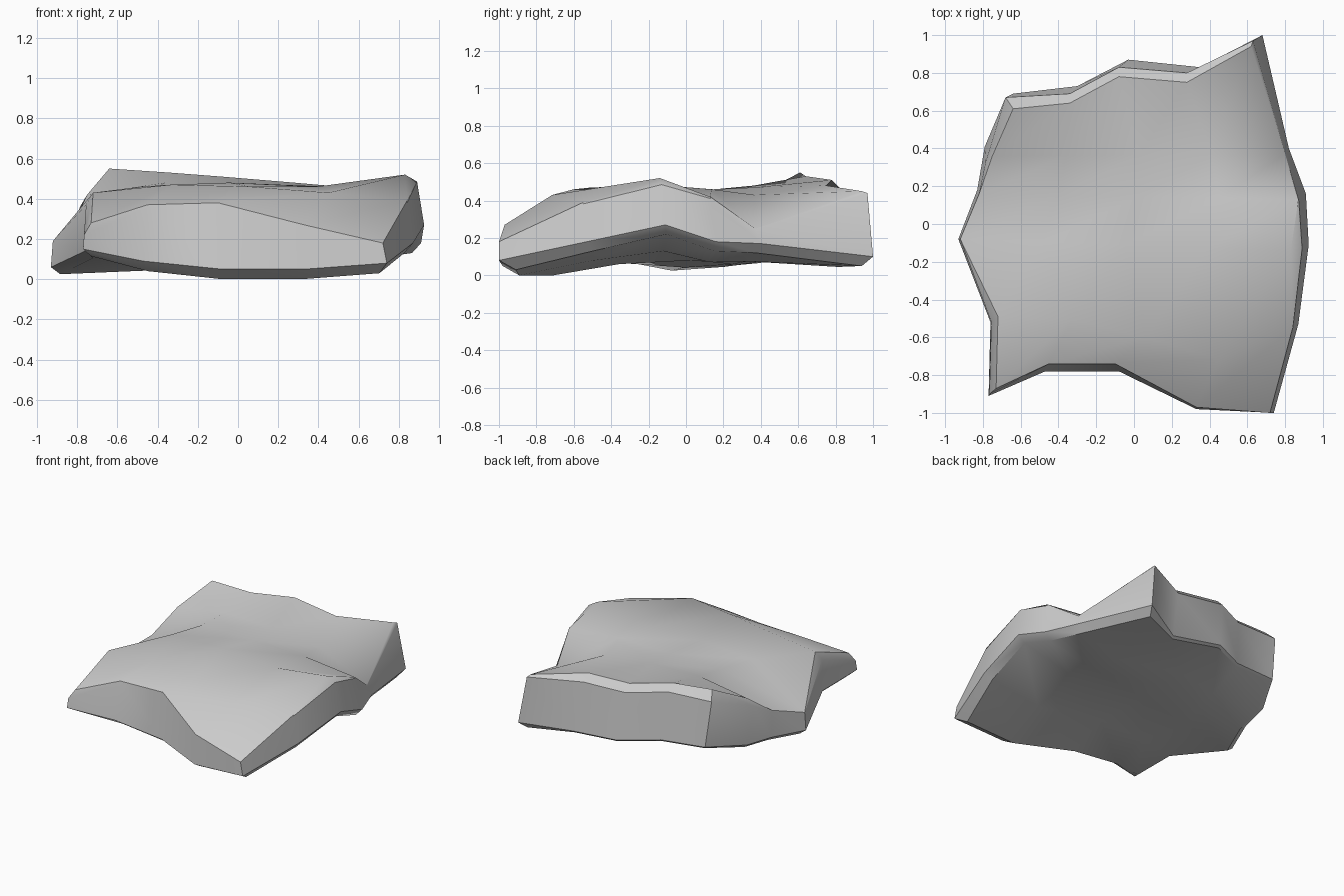
import bpy
import bmesh
import math
from mathutils import Vector

default_cube = bpy.data.objects.get("Cube")
if default_cube:
    bpy.data.objects.remove(default_cube, do_unlink=True)

COLUMNS, ROWS = 4, 5


def boundary_loop():
    """Grid addresses round the slab: front, left-hand side, back, right-hand side."""
    front = [(column, 0) for column in range(COLUMNS)]
    left_side = [(COLUMNS, row) for row in range(ROWS)]
    back = [(column, ROWS) for column in range(COLUMNS, 0, -1)]
    right_side = [(0, row) for row in range(ROWS, 0, -1)]
    return front + left_side + back + right_side


# Upper rim of the slab, following the boundary loop
rim_points = [
    (-.73, -.87, .28), (-.45, -.74, .37), (-.1, -.74, .38), (.33, -.97, .27),
    (.72, -1, .18), (.84, -.55, .39), (.83, -.14, .52), (.87, .13, .42), (.8, .37, .25),
    (.62, .94, .45), (.28, .75, .48), (-.08, .78, .51), (-.34, .64, .53),
    (-.64, .61, .55), (-.75, .36, .42), (-.82, .16, .27), (-.92, -.08, .19), (-.72, -.49, .43),
]

# Widest line of the slab, near the ground
skirt_points = [
    (-.77, -.91, .15), (-.47, -.78, .09), (-.08, -.78, .05), (.33, -.98, .05),
    (.74, -1, .08), (.87, -.53, .18), (.925, -.11, .27), (.91, .16, .18), (.82, .4, .17),
    (.68, 1, .1), (.35, .83, .06), (-.03, .87, .11), (-.3, .73, .13),
    (-.64, .69, .15), (-.79, .41, .1), (-.83, .18, .08), (-.93, -.08, .06), (-.76, -.52, .14),
]

# Heights of the gently rolling inner top, one row at a time
inner_heights = [
    (.47, .46, .43), (.46, .48, .46), (.46, .46, .46), (.48, .47, .43),
]

# The first inner row swings forward towards the jutting front corner
forward_swing = (0, .08, .18)


def shoulder_point(address, rim, skirt):
    """Worn upper edge on the back and right-hand sides, a thin lip elsewhere."""
    column, row = address
    if address == (0, ROWS):
        return rim + Vector((-.04, .06, -.06))
    if address == (COLUMNS, ROWS):
        return rim + Vector((.01, .03, -.01))
    if row == ROWS:
        return rim + Vector((0, .05, -.05))
    if column == 0 and row in (0, 1, ROWS - 1):
        return rim + Vector((-.035, -.03, -.06))
    if address == (COLUMNS, 2):
        return rim + Vector((.06, .01, -.035))
    return rim.lerp(skirt, .04)


def base_point(address, skirt):
    """Lower edge: a slim lip at the back, a deep undercut in front."""
    column, row = address
    if row == ROWS and column < COLUMNS:
        return Vector((skirt.x * .98, skirt.y * .98, skirt.z - .015))
    drop = .035 if column == 0 else .05
    depth = .91 if row == 0 else .94
    return Vector((skirt.x * .95, skirt.y * depth, max(0, skirt.z - drop)))


def top_point(edge, column, row):
    """Point on the upper surface, between the two side edges."""
    point = edge[0, row].lerp(edge[COLUMNS, row], column / COLUMNS)
    point.z = inner_heights[row - 1][column - 1]
    if row == 1:
        point.y -= forward_swing[column - 1]
    return point


def underside_point(edge, column, row):
    """Blend of all four lower edges."""
    u, v = column / COLUMNS, row / ROWS
    across = edge[0, row].lerp(edge[COLUMNS, row], u)
    along = edge[column, 0].lerp(edge[column, ROWS], v)
    near = edge[0, 0].lerp(edge[COLUMNS, 0], u)
    far = edge[0, ROWS].lerp(edge[COLUMNS, ROWS], u)
    return across + along - near.lerp(far, v)


def add_patch(bm, edge, ring, inner_point):
    """Fill a ring of vertices with a grid of quads."""
    grid = dict(ring)
    for row in range(1, ROWS):
        for column in range(1, COLUMNS):
            grid[column, row] = bm.verts.new(inner_point(edge, column, row))
    for row in range(ROWS):
        for column in range(COLUMNS):
            bm.faces.new((grid[column, row], grid[column + 1, row],
                          grid[column + 1, row + 1], grid[column, row + 1]))


def add_band(bm, upper, lower, loop):
    """Join two rings with a band of quads."""
    for here, there in zip(loop, loop[1:] + loop[:1]):
        bm.faces.new((upper[here], lower[here], lower[there], upper[there]))


# Boundary lines from top to bottom
loop = boundary_loop()
rim = {address: Vector(point) for address, point in zip(loop, rim_points)}
skirt = {address: Vector(point) for address, point in zip(loop, skirt_points)}
shoulder = {address: shoulder_point(address, rim[address], skirt[address]) for address in loop}
base = {address: base_point(address, skirt[address]) for address in loop}

# Rock slab
bm = bmesh.new()
edges = [rim, shoulder, skirt, base]
rings = [{address: bm.verts.new(point) for address, point in edge.items()} for edge in edges]
for upper, lower in zip(rings, rings[1:]):
    add_band(bm, upper, lower, loop)
add_patch(bm, rim, rings[0], top_point)
add_patch(bm, base, rings[-1], underside_point)
bmesh.ops.recalc_face_normals(bm, faces=bm.faces[:])

mesh = bpy.data.meshes.new("rock_slab")
bm.to_mesh(mesh)
bm.free()
rock_slab = bpy.data.objects.new("rock_slab", mesh)
bpy.context.collection.objects.link(rock_slab)

# Stone colour
stone = bpy.data.materials.new("stone_grey")
stone.use_nodes = True
grey = (.6, .6, .6, 1)
stone.diffuse_color = grey
stone.node_tree.nodes["Principled BSDF"].inputs["Base Color"].default_value = grey
mesh.materials.append(stone)

# Soft top with crisp broken edges
bpy.ops.object.select_all(action="DESELECT")
rock_slab.select_set(True)
bpy.context.view_layer.objects.active = rock_slab
bpy.ops.object.shade_smooth_by_angle(angle=math.radians(37))
